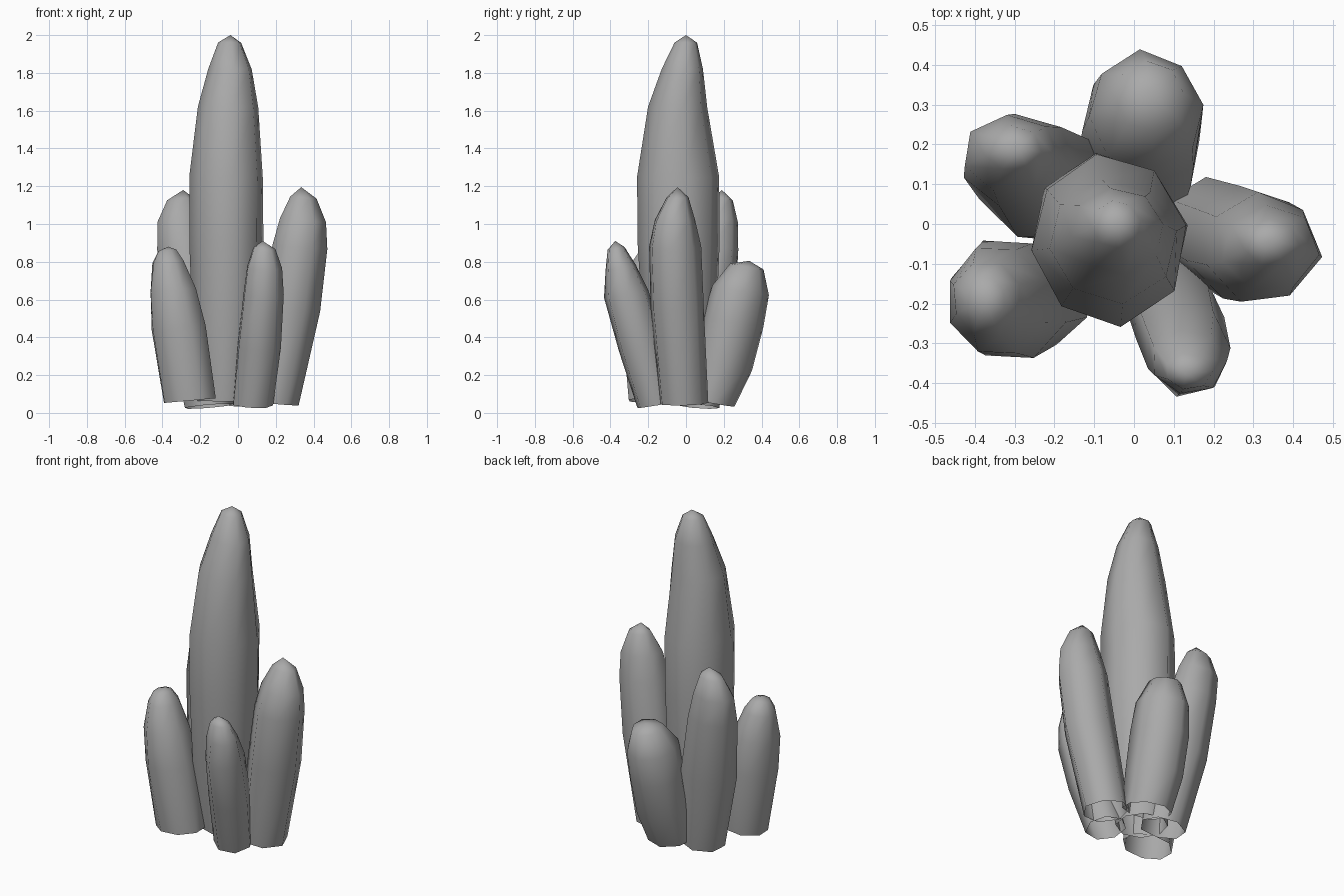
import bpy, bmesh, math, random

random.seed(4)
stone = bpy.data.materials.new("dark_grey_stone")
stone.diffuse_color = (0.4, 0.4, 0.4, 1)


def crystal(name, rings, tip, sides=8, turn=0.0):
    """Loft slightly irregular, open-bottomed rings (z, cx, cy, rx, ry) up to a blunt tip."""
    bm = bmesh.new()
    wobble = [random.uniform(0.98, 1.07) for _ in range(sides)]
    loops = []
    for z, cx, cy, rx, ry in rings:
        loop = []
        for i in range(sides):
            a = turn + math.tau * i / sides
            k = wobble[i] * random.uniform(0.98, 1.03)
            x, y = rx * k * math.cos(a), ry * k * math.sin(a)
            # rings tilt with the lean of the shaft
            dz = -0.7 * (x * (tip[1] - rings[0][1]) + y * (tip[2] - rings[0][2])) / tip[0]
            loop.append(bm.verts.new((cx + x, cy + y, z + dz)))
        loops.append(loop)
    for lo, hi in zip(loops, loops[1:]):
        for i in range(sides):
            j = (i + 1) % sides
            bm.faces.new((lo[i], lo[j], hi[j], hi[i]))
    top = bm.verts.new((tip[1], tip[2], tip[0]))
    for i in range(sides):
        bm.faces.new((loops[-1][i], loops[-1][(i + 1) % sides], top))
    for f in bm.faces:
        f.smooth = True
    me = bpy.data.meshes.new(name)
    bm.to_mesh(me)
    bm.free()
    me.materials.append(stone)
    ob = bpy.data.objects.new(name, me)
    bpy.context.collection.objects.link(ob)


# tall central crystal
crystal("central_crystal", [
    (0.06, -0.08, -0.02, 0.14, 0.14), (0.45, -0.07, -0.03, 0.175, 0.185),
    (0.90, -0.065, -0.035, 0.197, 0.21), (1.25, -0.065, -0.035, 0.193, 0.208),
    (1.62, -0.055, -0.04, 0.163, 0.15), (1.82, -0.042, -0.015, 0.118, 0.105),
    (1.96, -0.045, 0.0, 0.062, 0.058)], (2.0, -0.04, 0.0), 8, 0.15)

# tall right crystal
crystal("right_crystal", [
    (0.05, 0.19, -0.01, 0.125, 0.13), (0.55, 0.28, -0.045, 0.145, 0.145),
    (0.88, 0.322, -0.06, 0.14, 0.14), (1.02, 0.34, -0.06, 0.12, 0.11),
    (1.14, 0.345, -0.045, 0.068, 0.06)], (1.195, 0.335, -0.045), 7, -0.15)

# short back crystal
crystal("back_crystal", [
    (0.055, 0.01, 0.13, 0.14, 0.12), (0.25, 0.015, 0.195, 0.155, 0.15),
    (0.48, 0.02, 0.25, 0.155, 0.155), (0.65, 0.03, 0.285, 0.143, 0.145),
    (0.775, 0.04, 0.32, 0.087, 0.085)], (0.805, 0.035, 0.335), 8, 0.1)

# tall back left crystal
crystal("back_left_crystal", [
    (0.035, -0.155, 0.06, 0.125, 0.11), (0.50, -0.235, 0.105, 0.155, 0.145),
    (0.87, -0.29, 0.155, 0.135, 0.12), (1.02, -0.31, 0.175, 0.115, 0.095),
    (1.13, -0.305, 0.19, 0.07, 0.055)], (1.18, -0.29, 0.19), 7, 0.75)

# front left crystal
crystal("front_left_crystal", [
    (0.065, -0.255, -0.19, 0.145, 0.115), (0.45, -0.315, -0.19, 0.15, 0.148),
    (0.65, -0.345, -0.195, 0.125, 0.135), (0.80, -0.37, -0.19, 0.085, 0.095),
    (0.86, -0.375, -0.19, 0.05, 0.055)], (0.88, -0.37, -0.19), 8, 0.4)

# small front right crystal
crystal("front_right_crystal", [
    (0.045, 0.075, -0.15, 0.107, 0.105), (0.35, 0.11, -0.235, 0.115, 0.12),
    (0.63, 0.132, -0.312, 0.108, 0.117), (0.77, 0.137, -0.345, 0.092, 0.08),
    (0.87, 0.137, -0.37, 0.058, 0.045)], (0.91, 0.13, -0.375), 7, 0.0)
